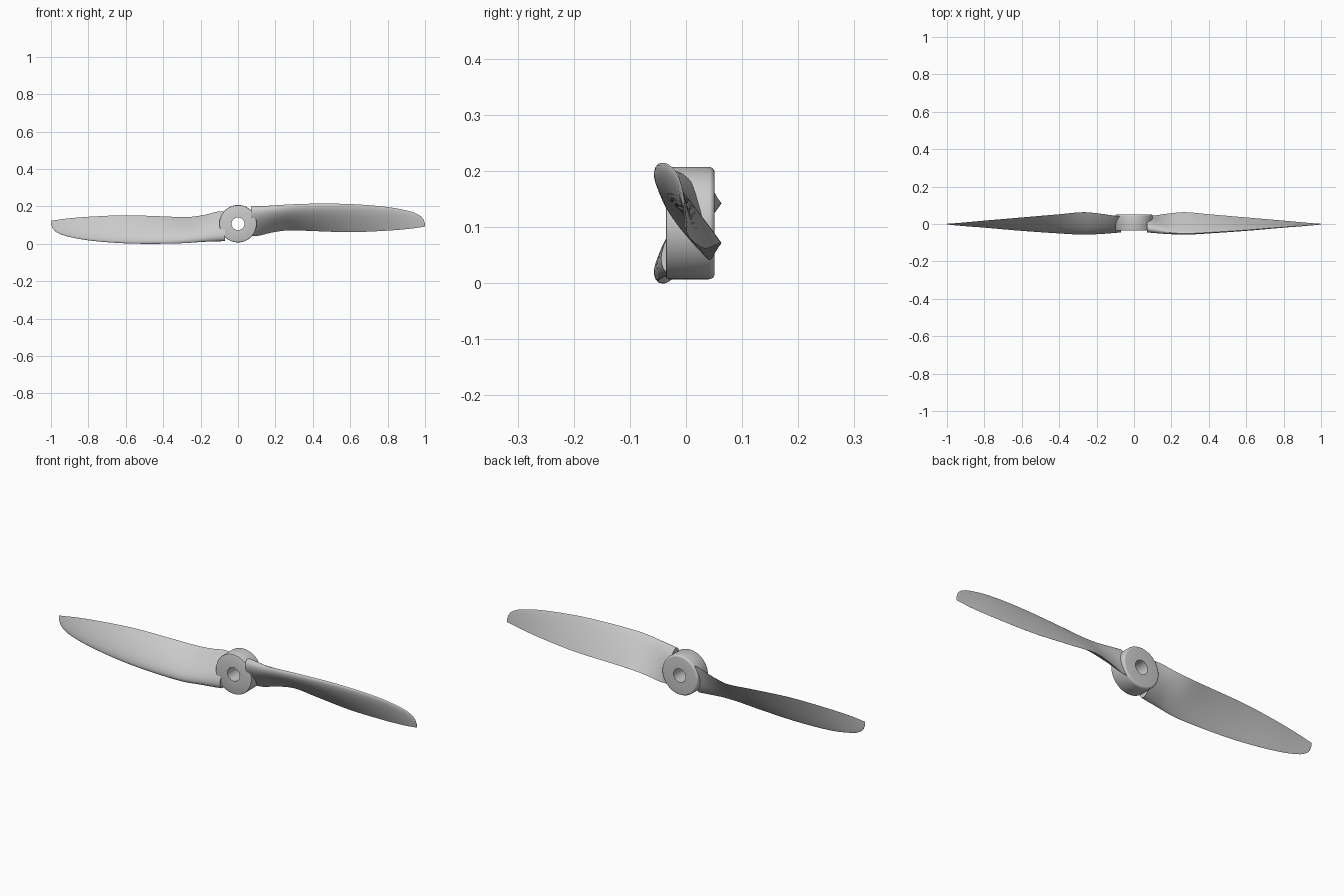
import bpy, bmesh, math
from mathutils import Vector

if "Cube" in bpy.data.objects:
    bpy.data.objects.remove(bpy.data.objects["Cube"])

CZ = 0.107  # height of the rotation axis (axis runs along y)


def finish(bm, name, angle=35):
    bmesh.ops.remove_doubles(bm, verts=bm.verts, dist=1e-6)
    bmesh.ops.recalc_face_normals(bm, faces=bm.faces)
    me = bpy.data.meshes.new(name)
    bm.to_mesh(me)
    bm.free()
    ob = bpy.data.objects.new(name, me)
    bpy.context.collection.objects.link(ob)
    bpy.ops.object.select_all(action='DESELECT')
    ob.select_set(True)
    bpy.context.view_layer.objects.active = ob
    bpy.ops.object.shade_smooth_by_angle(angle=math.radians(angle))
    return ob


def bridge(bm, a, b):
    for i in range(len(a)):
        j = (i + 1) % len(a)
        bm.faces.new((a[i], a[j], b[j], b[i]))


# Hub: turned ring with a bore and rounded rims
def make_hub(n=72):
    prof = [(0.034, -0.036), (0.095, -0.036), (0.0985, -0.0345), (0.1, -0.031)]
    for k in range(6):
        a = k / 5 * math.pi / 2
        prof.append((0.09 + 0.01 * math.cos(a), 0.041 + 0.01 * math.sin(a)))
    prof.append((0.034, 0.051))
    bm = bmesh.new()
    rings = [[bm.verts.new((r * math.cos(2 * math.pi * i / n), y,
                            CZ + r * math.sin(2 * math.pi * i / n)))
              for i in range(n)] for r, y in prof]
    for k in range(len(rings)):
        bridge(bm, rings[k], rings[(k + 1) % len(rings)])
    return finish(bm, "hub")


# Blade stations: x, leading edge y z, trailing edge y z, front and back bulge
STATIONS = [
    (0.070, -0.030, 0.198, 0.040, 0.042, 0.030, 0.030),
    (0.110, -0.036, 0.200, 0.045, 0.043, 0.030, 0.024),
    (0.180, -0.045, 0.203, 0.055, 0.060, 0.028, 0.012),
    (0.270, -0.051, 0.210, 0.063, 0.072, 0.026, 0.005),
    (0.400, -0.045, 0.214, 0.052, 0.068, 0.021, 0.003),
    (0.600, -0.032, 0.212, 0.035, 0.062, 0.015, 0.002),
    (0.800, -0.016, 0.196, 0.018, 0.070, 0.009, 0.002),
    (0.920, -0.008, 0.173, 0.007, 0.080, 0.005, 0.001),
    (0.970, -0.004, 0.153, 0.003, 0.087, 0.003, 0.001),
    (0.992, -0.002, 0.130, 0.002, 0.090, 0.002, 0.001),
    (1.000, -0.001, 0.106, 0.001, 0.092, 0.001, 0.001),
]


def station(x):
    # cubic Hermite interpolation between stations
    S = STATIONS
    i = max(k for k in range(len(S) - 1) if S[k][0] <= x + 1e-9)

    def slope(k, c):
        a, b = S[max(k - 1, 0)], S[min(k + 1, len(S) - 1)]
        return (b[c] - a[c]) / (b[0] - a[0])
    h = S[i + 1][0] - S[i][0]
    t = (x - S[i][0]) / h
    return [(2*t**3 - 3*t*t + 1) * S[i][c] + (t**3 - 2*t*t + t) * h * slope(i, c)
            + (3*t*t - 2*t**3) * S[i + 1][c] + (t**3 - t*t) * h * slope(i + 1, c)
            for c in range(1, 7)]


def thickness(s):
    # rounded nose, thin tail, peak close to 1
    return 10 * (0.2969 * math.sqrt(s) - 0.126 * s - 0.3516 * s**2
                 + 0.2843 * s**3 - 0.1015 * s**4)


def make_blade(name, turn, n=18):
    bm = bmesh.new()
    xs = []
    for a, b in zip(STATIONS, STATIONS[1:]):
        m = max(2, round((b[0] - a[0]) / 0.02))
        xs += [a[0] + (b[0] - a[0]) * k / m for k in range(m)]
    xs.append(1.0)
    ss = [(1 - math.cos(math.pi * k / n)) / 2 for k in range(n + 1)]
    rings = []
    for x in xs:
        yl, zl, yt, zt, tf, tb = station(x)
        le, te = Vector((0, yl, zl)), Vector((0, yt, zt))
        d = (te - le).normalized()
        nrm = Vector((0, d.z, -d.y))
        pts = [le.lerp(te, s) + nrm * tf * thickness(s) for s in ss]
        pts += [le.lerp(te, s) - nrm * tb * thickness(s) for s in ss[-1:0:-1]]
        ring = []
        for p in pts:
            q = (x, p.y, p.z) if not turn else (-x, p.y, 2 * CZ - p.z)
            ring.append(bm.verts.new(q))
        rings.append(ring)
    for a, b in zip(rings, rings[1:]):
        bridge(bm, a, b)
    bm.faces.new(rings[0])
    bm.faces.new(rings[-1])
    return finish(bm, name)


make_hub()
make_blade("right_blade", False)
make_blade("left_blade", True)
